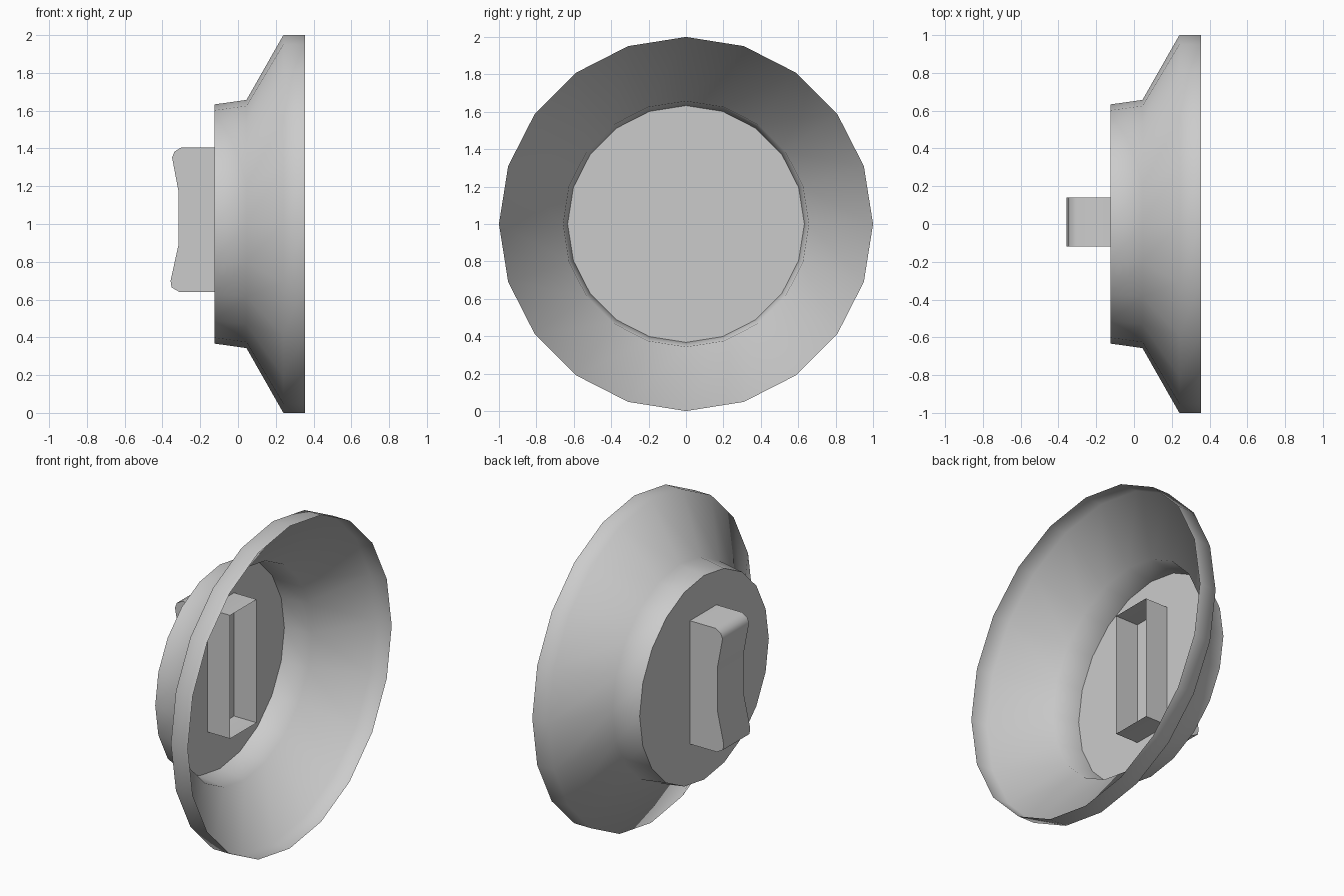
import bpy
import bmesh
from math import cos, sin, pi, radians
from mathutils import Vector

cube = bpy.data.objects.get("Cube")
if cube:
    bpy.data.objects.remove(cube, do_unlink=True)

SIDES = 20

grey = bpy.data.materials.new("plain_grey")
grey.use_nodes = True
colour = (0.6, 0.6, 0.6, 1)
grey.diffuse_color = colour
grey.node_tree.nodes["Principled BSDF"].inputs["Base Color"].default_value = colour


def finish(name, bm, angle):
    """Turn a bmesh into a smoothed, coloured object."""
    mesh = bpy.data.meshes.new(name)
    bm.to_mesh(mesh)
    bm.free()
    obj = bpy.data.objects.new(name, mesh)
    bpy.context.collection.objects.link(obj)
    mesh.materials.append(grey)
    bpy.ops.object.select_all(action='DESELECT')
    obj.select_set(True)
    bpy.context.view_layer.objects.active = obj
    bpy.ops.object.shade_smooth_by_angle(angle=radians(angle))
    return obj


# Flared dish: rings lofted along x, closed by a flat plate at the narrow end
bm = bmesh.new()
rings = []
for x, r in [(-0.125, 0.633), (0.045, 0.657), (0.24, 1.0), (0.355, 1.0)]:
    rings.append([bm.verts.new((x, r * sin(2 * pi * i / SIDES), 1 + r * cos(2 * pi * i / SIDES)))
                  for i in range(SIDES)])
for a, b in zip(rings, rings[1:]):
    for i in range(SIDES):
        j = (i + 1) % SIDES
        bm.faces.new((a[i], a[j], b[j], b[i]))
bm.faces.new(rings[0][::-1])
bmesh.ops.recalc_face_normals(bm, faces=bm.faces)
finish("dish", bm, 65)

# Grip: side profile (x, z) extruded in y, passing through the plate, open at its inner end
profile = [(0.03, 1.405), (-0.30, 1.405), (-0.336, 1.384), (-0.349, 1.352),
           (-0.315, 1.172), (-0.315, 0.89), (-0.357, 0.70), (-0.352, 0.664),
           (-0.31, 0.64), (0.03, 0.64)]
bm = bmesh.new()
near = [bm.verts.new((x, -0.12, z)) for x, z in profile]
face = bm.faces.new(near)
moved = bmesh.ops.extrude_face_region(bm, geom=[face], use_keep_orig=True)
bmesh.ops.translate(bm, vec=Vector((0, 0.26, 0)),
                    verts=[g for g in moved["geom"] if isinstance(g, bmesh.types.BMVert)])
bmesh.ops.recalc_face_normals(bm, faces=bm.faces)
open_end = [f for f in bm.faces if all(v.co.x > 0 for v in f.verts)]
bmesh.ops.delete(bm, geom=open_end, context='FACES_ONLY')
finish("grip", bm, 45)
